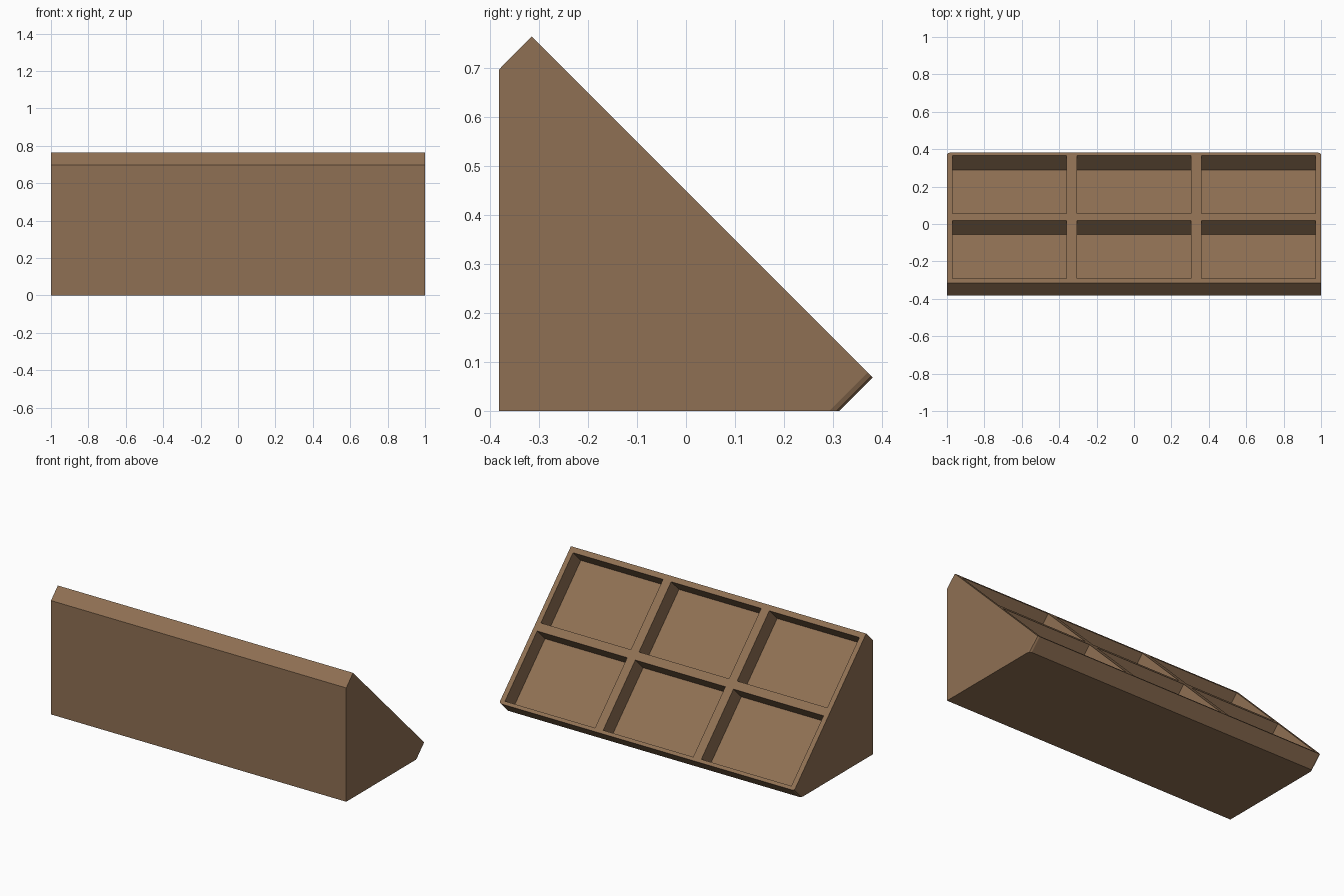
import bpy, bmesh
from mathutils import Vector

cube = bpy.data.objects.get("Cube")
if cube:
    bpy.data.objects.remove(cube)

# Single wood colour
wood = bpy.data.materials.new("brown wood")
wood.use_nodes = True
BROWN = (0.275, 0.162, 0.087, 1)
wood.diffuse_color = BROWN
wood.node_tree.nodes["Principled BSDF"].inputs["Base Color"].default_value = BROWN

# Side profile (y, z), and the pocket openings along x and y
PROFILE = [(-0.381, 0), (-0.381, 0.697), (-0.315, 0.764), (0.381, 0.068), (0.313, 0)]
COLUMNS = [(-0.97, -0.36), (-0.305, 0.305), (0.36, 0.97)]
ROWS = [(-0.292, 0.019), (0.055, 0.366)]
DEPTH = 0.076

bm = bmesh.new()

# Wedge body
side = bm.faces.new([bm.verts.new((-1, y, z)) for y, z in PROFILE])
new = bmesh.ops.extrude_face_region(bm, geom=[side])["geom"]
bmesh.ops.translate(bm, vec=(2, 0, 0), verts=[v for v in new if isinstance(v, bmesh.types.BMVert)])
bmesh.ops.recalc_face_normals(bm, faces=bm.faces)

# Eased corners on the low lip
lip = [e for e in bm.edges
       if all(v.co.y > 0.3 for v in e.verts) and abs(e.verts[0].co.x - e.verts[1].co.x) < 0.1]
bmesh.ops.bevel(bm, geom=lip, offset=0.015, segments=2, profile=0.5, affect='EDGES')

# Divide the sloping face into a tray grid
slope_normal = Vector((0, 1, 1)).normalized()


def slope_faces():
    bm.normal_update()
    return [f for f in bm.faces if f.normal.dot(slope_normal) > 0.99]


def cut(point, normal):
    faces = slope_faces()
    geom = faces + list({e for f in faces for e in f.edges}) + list({v for f in faces for v in f.verts})
    bmesh.ops.bisect_plane(bm, geom=geom, plane_co=point, plane_no=normal)


for x in (x for pair in COLUMNS for x in pair):
    cut((x, 0, 0), (1, 0, 0))
for y in (y for pair in ROWS for y in pair):
    cut((0, y, 0), (0, 1, 0))


def inside(value, ranges):
    return any(a < value < b for a, b in ranges)


# Sink the six pockets square to the slope
cells = []
for f in slope_faces():
    c = f.calc_center_median()
    if inside(c.x, COLUMNS) and inside(c.y, ROWS):
        cells.append(f)
floors = bmesh.ops.extrude_discrete_faces(bm, faces=cells)["faces"]
bmesh.ops.translate(bm, vec=(0, -DEPTH, -DEPTH), verts=list({v for f in floors for v in f.verts}))

# Merge the rim back into one flat frame
bmesh.ops.dissolve_limit(bm, angle_limit=0.01, verts=bm.verts, edges=bm.edges)
bmesh.ops.triangulate(bm, faces=[f for f in bm.faces if len(f.verts) > 4])
bmesh.ops.recalc_face_normals(bm, faces=bm.faces)

mesh = bpy.data.meshes.new("sloped_tray")
bm.to_mesh(mesh)
bm.free()
mesh.materials.append(wood)
tray = bpy.data.objects.new("sloped_tray", mesh)
bpy.context.collection.objects.link(tray)
